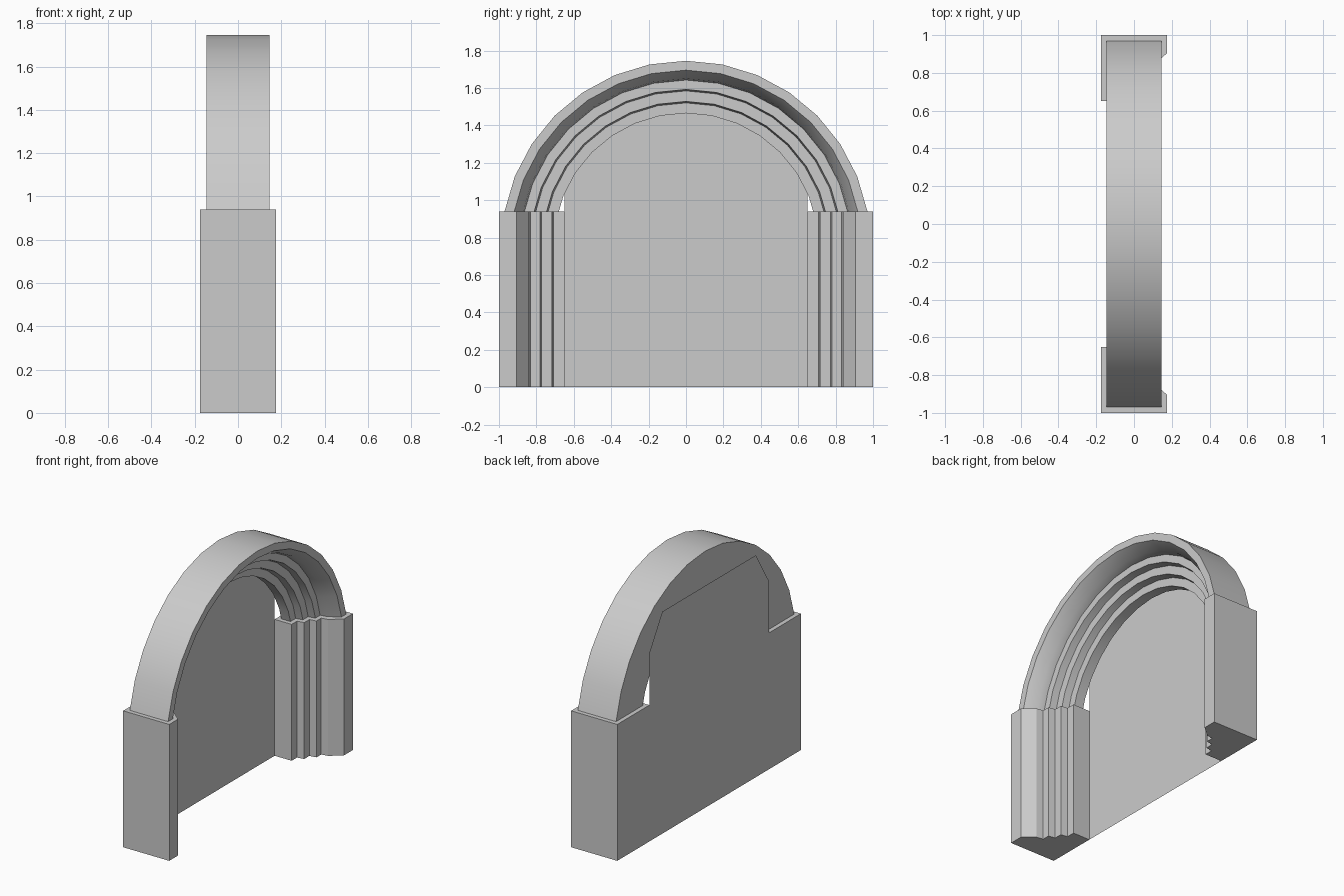
import bpy, bmesh, math

if "Cube" in bpy.data.objects:
    bpy.data.objects.remove(bpy.data.objects["Cube"], do_unlink=True)

stone = bpy.data.materials.new("pale_grey_stone")
stone.use_nodes = True
GREY = (0.6, 0.6, 0.6, 1)
stone.diffuse_color = GREY
stone.node_tree.nodes["Principled BSDF"].inputs["Base Color"].default_value = GREY


def make_object(name, rings, capped=True, smooth=False):
    """Skin a list of matching closed cross-sections."""
    bm = bmesh.new()
    loops = [[bm.verts.new(p) for p in ring] for ring in rings]
    count = len(loops[0])
    for a, b in zip(loops, loops[1:]):
        for i in range(count):
            j = (i + 1) % count
            bm.faces.new((a[i], a[j], b[j], b[i]))
    if capped:
        bm.faces.new(loops[0])
        if len(loops) > 1:
            bm.faces.new(loops[-1])
    bmesh.ops.recalc_face_normals(bm, faces=bm.faces)
    mesh = bpy.data.meshes.new(name)
    bm.to_mesh(mesh)
    bm.free()
    mesh.materials.append(stone)
    obj = bpy.data.objects.new(name, mesh)
    bpy.context.collection.objects.link(obj)
    if smooth:
        bpy.ops.object.select_all(action="DESELECT")
        obj.select_set(True)
        bpy.context.view_layer.objects.active = obj
        bpy.ops.object.shade_smooth_by_angle(angle=math.radians(25))
    return obj


BACK = -0.176
SPRING = 0.94      # top of the pillars
CENTRE = 0.758     # centre height of the arch circle

# Stepped pillars: (distance from centre, depth)
pillar = [(1, BACK), (1, 0.176), (0.905, 0.176), (0.84, 0.10),
          (0.832, 0.052), (0.78, 0.052), (0.772, 0.003), (0.717, 0.003),
          (0.709, -0.046), (0.65, -0.046), (0.65, BACK)]
for name, side in (("front_pillar", -1), ("back_pillar", 1)):
    make_object(name, [[(x, side * y, z) for y, x in pillar]
                       for z in (0, SPRING)])

# Stepped arch moulding: (radius, depth), swept around the circle
arch = [(0.987, -0.146), (0.987, 0.146), (0.937, 0.146), (0.892, 0.07),
        (0.884, 0.022), (0.834, 0.022), (0.826, -0.027), (0.77, -0.027),
        (0.762, -0.076), (0.707, -0.076), (0.707, -0.146)]
SEGMENTS = 14
start = math.asin((SPRING - CENTRE) / 0.987)
angles = [start + (math.pi - 2 * start) * i / SEGMENTS
          for i in range(SEGMENTS + 1)]
make_object("arch_moulding",
            [[(x, r * math.cos(a), CENTRE + r * math.sin(a)) for r, x in arch]
             for a in angles], smooth=True)

# Thin back panel with clipped upper corners
half = [(0.65, 0), (0.65, 1.30), (0.51, 1.53)]
outline = half + [(-y, z) for y, z in reversed(half)]
make_object("back_panel", [[(BACK, y, z) for y, z in outline]])
